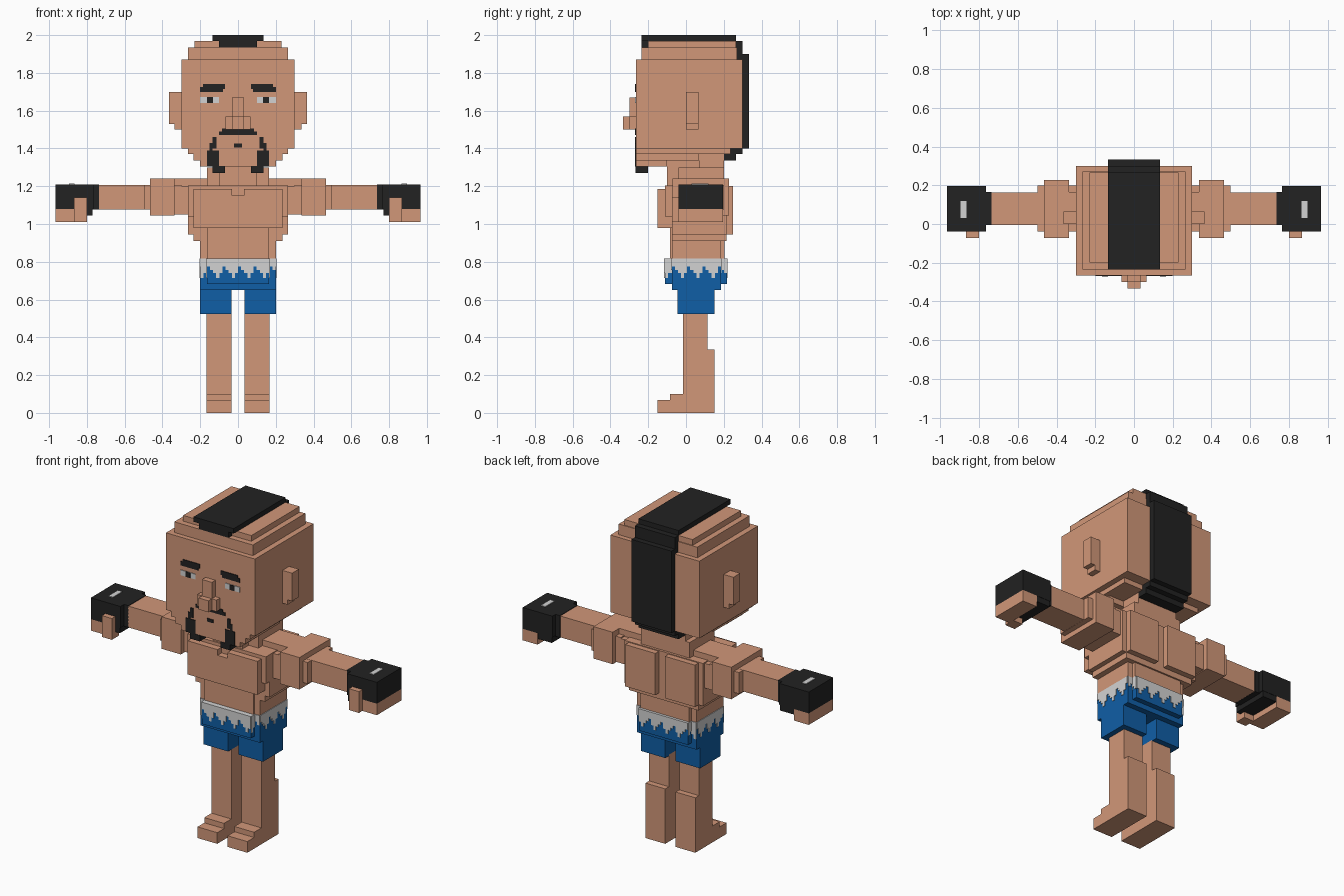
import bpy, bmesh
from mathutils import Vector


def material(name, rgb):
    m = bpy.data.materials.new(name)
    m.diffuse_color = (*rgb, 1)
    return m


SKIN = material("skin", (0.64, 0.31, 0.19))
BLACK = material("black", (0.016, 0.016, 0.016))
BLUE = material("blue", (0.005, 0.112, 0.38))
WHITE = material("off_white", (0.65, 0.65, 0.65))


def blocks(name, mat, boxes, mirror=False):
    """One object made of boxes (x0, x1, y0, y1, z0, z1), optionally mirrored in x."""
    if mirror:
        boxes = boxes + [(-b[1], -b[0], *b[2:]) for b in boxes]
    bm = bmesh.new()
    for x0, x1, y0, y1, z0, z1 in boxes:
        size = Vector((x1 - x0, y1 - y0, z1 - z0))
        mid = Vector((x0 + x1, y0 + y1, z0 + z1)) / 2
        for v in bmesh.ops.create_cube(bm, size=1)["verts"]:
            v.co = v.co * size + mid
    me = bpy.data.meshes.new(name)
    bm.to_mesh(me)
    bm.free()
    me.materials.append(mat)
    ob = bpy.data.objects.new(name, me)
    bpy.context.collection.objects.link(ob)
    return ob


# Head: stepped layers from jaw to crown
blocks("head", SKIN, [
    (-.20, .20, -.265, -.10, 1.305, 1.34),
    (-.235, .235, -.265, .07, 1.335, 1.37),
    (-.265, .265, -.265, .235, 1.37, 1.40),
    (-.30, .30, -.265, .30, 1.40, 1.87),
    (-.265, .265, -.235, .27, 1.87, 1.935),
    (-.23, .23, -.20, .265, 1.935, 1.97)])
blocks("ears", SKIN, [(.30, .365, 0, .065, 1.53, 1.70),
                      (.30, .335, 0, .065, 1.50, 1.53)], True)
blocks("nose", SKIN, [(-.033, .033, -.30, -.26, 1.50, 1.67),
                      (-.065, .065, -.30, -.26, 1.50, 1.57),
                      (-.033, .033, -.333, -.30, 1.50, 1.57)])

# Hair strip running over the head and down the back
blocks("hair_strip", BLACK, [
    (-.10, .10, -.235, -.20, 1.935, 1.97),
    (-.135, .135, -.235, .265, 1.97, 2.0),
    (-.135, .135, .265, .30, 1.87, 1.97),
    (-.135, .135, .30, .333, 1.40, 1.90),
    (-.135, .135, .235, .30, 1.37, 1.40),
    (-.135, .135, .20, .265, 1.337, 1.37)])

# Painted face details as thin plates
F = -.269
blocks("eyebrows", BLACK, [(.08, .20, F, -.26, 1.70, 1.725),
                           (.07, .185, F, -.26, 1.715, 1.74)], True)
blocks("eye_whites", WHITE, [(.10, .20, F, -.26, 1.64, 1.672)], True)
blocks("pupils", BLACK, [(.133, .165, -.271, -.26, 1.64, 1.672)], True)
blocks("moustache", BLACK, [(-.10, .10, F, -.26, 1.47, 1.49),
                            (-.085, .085, F, -.26, 1.49, 1.505)])
blocks("lip_spot", BLACK, [(-.02, .02, F, -.26, 1.405, 1.425)])
blocks("beard_sides", BLACK, [(.115, .135, F, -.26, 1.40, 1.46),
                              (.10, .165, F, -.26, 1.305, 1.39),
                              (.135, .15, F, -.26, 1.39, 1.43),
                              (.07, .135, -.268, -.20, 1.27, 1.306)], True)

# Neck and torso
blocks("neck", SKIN, [(-.165, .165, -.04, .20, 1.20, 1.30),
                      (-.10, .10, -.10, .07, 1.20, 1.34),
                      (-.135, .135, .07, .20, 1.20, 1.375)])
blocks("torso", SKIN, [
    (-.335, .335, -.04, .20, 1.05, 1.20),
    (-.265, .265, -.11, .215, 1.04, 1.205),
    (-.265, .265, -.075, .215, .945, 1.04),
    (-.235, .235, -.075, .215, .91, .945),
    (-.20, .20, -.075, .185, .815, .91),
    (-.165, .165, -.085, .205, .815, .98)])
blocks("chest_muscles", SKIN, [(.033, .235, -.15, -.07, .98, 1.185),
                               (0, .033, -.15, -.07, .98, 1.15)], True)
blocks("back_muscles", SKIN, [(.033, .235, .20, .25, .945, 1.20)], True)
blocks("neck_muscles", SKIN, [(.10, .34, 0, .165, 1.19, 1.24)], True)

# Arms and hands
blocks("shoulders", SKIN, [(.335, .465, -.072, .228, 1.045, 1.24),
                           (.30, .498, -.04, .20, 1.076, 1.206)], True)
blocks("arms", SKIN, [(.45, .74, -.005, .162, 1.077, 1.207)], True)
blocks("gloves", BLACK, [(.735, .77, -.005, .165, 1.076, 1.21),
                         (.765, .965, -.04, .195, 1.08, 1.21),
                         (.77, .865, -.038, .193, 1.045, 1.085)], True)
blocks("glove_marks", WHITE, [(.865, .895, .03, .12, 1.20, 1.214)], True)
blocks("fingers", SKIN, [(.865, .965, -.04, .195, 1.01, 1.08)], True)
blocks("thumbs", SKIN, [(.80, .867, -.073, -.005, 1.01, 1.14)], True)

# Shorts: a side-to-side box and a deeper middle box, then two legs
sides = (-.20, .20, -.075, .185)
middle = (-.165, .165, -.112, .217)
blocks("shorts_body", BLUE, [(*sides, .65, .815), (*middle, .682, .815)])
blocks("shorts_legs", BLUE, [(.035, .20, -.045, .15, .523, .66)], True)

# Ragged pale waistband: thin columns of varying depth round both boxes
DEPTHS = (.775, .757, .74, .715, .74)
T = .004
band = []
for x0, x1, y0, y1 in (sides, middle):
    nx, ny = round((x1 - x0) / .0167), round((y1 - y0) / .0167)
    for i in range(nx):
        a, b = x0 + (x1 - x0) * i / nx, x0 + (x1 - x0) * (i + 1) / nx
        z = DEPTHS[round((a + 1) / .0167) % 5]
        band += [(a, b, y0 - T, y0, z, .817), (a, b, y1, y1 + T, z, .817)]
    for i in range(ny):
        a, b = y0 + (y1 - y0) * i / ny, y0 + (y1 - y0) * (i + 1) / ny
        z = DEPTHS[round((a + 1) / .0167) % 5]
        band += [(x0 - T, x0, a, b, z, .817), (x1, x1 + T, a, b, z, .817)]
blocks("waistband", WHITE, band)
blocks("waistband_top", WHITE, [(*sides, .813, .817), (*middle, .813, .817)])

# Legs and feet
blocks("legs", SKIN, [(.035, .168, -.015, .115, 0, .53)], True)
blocks("calves", SKIN, [(.035, .168, .10, .15, 0, .335)], True)
blocks("feet", SKIN, [(.035, .168, -.15, 0, 0, .068),
                      (.035, .168, -.085, 0, .068, .10)], True)
